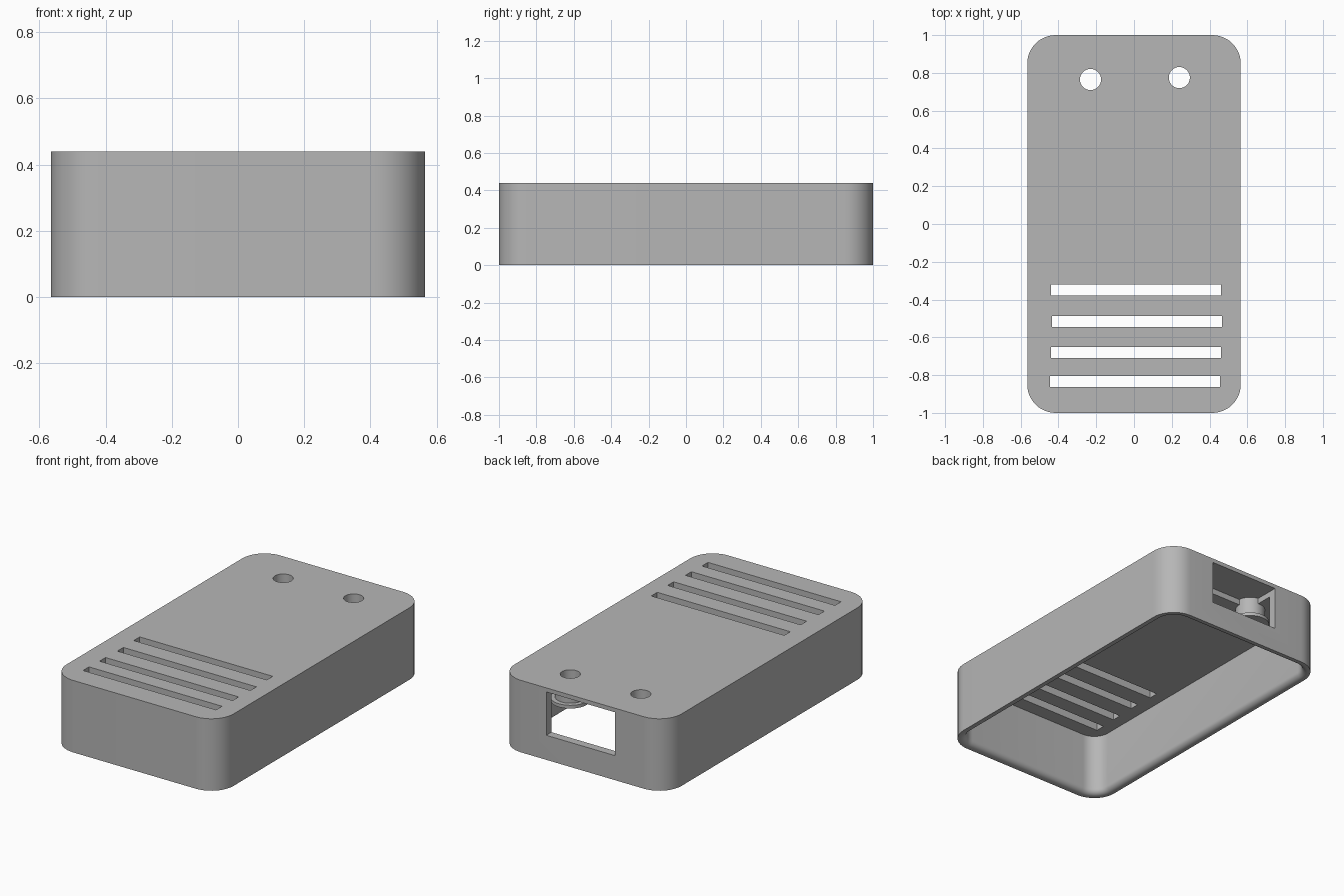
import bpy, bmesh, math

if "Cube" in bpy.data.objects:
    bpy.data.objects.remove(bpy.data.objects["Cube"], do_unlink=True)

grey = bpy.data.materials.new("plain grey")
grey.use_nodes = True
grey.diffuse_color = (0.47, 0.47, 0.47, 1)
grey.node_tree.nodes["Principled BSDF"].inputs["Base Color"].default_value = grey.diffuse_color

HALF_X, HALF_Y, HEIGHT, RADIUS = 0.565, 1.0, 0.44, 0.15
WALL, CEILING = 0.05, 0.38


def rounded_ring(inset, z, steps=12):
    """Rounded rectangle, shrunk by the inset, as a list of points."""
    points = []
    r = RADIUS - inset
    for corner, (sx, sy) in enumerate([(1, 1), (-1, 1), (-1, -1), (1, -1)]):
        for i in range(steps + 1):
            a = math.pi / 2 * (corner + i / steps)
            points.append((sx * (HALF_X - RADIUS) + r * math.cos(a),
                           sy * (HALF_Y - RADIUS) + r * math.sin(a), z))
    return points


def circle_ring(x, y, r, z, steps=32):
    return [(x + r * math.cos(2 * math.pi * i / steps),
             y + r * math.sin(2 * math.pi * i / steps), z) for i in range(steps)]


def loft(name, rings):
    """Closed solid through rings of equal length, lowest first."""
    bm = bmesh.new()
    loops = [[bm.verts.new(p) for p in ring] for ring in rings]
    n = len(loops[0])
    bm.faces.new(reversed(loops[0]))
    bm.faces.new(loops[-1])
    for low, high in zip(loops, loops[1:]):
        for i in range(n):
            j = (i + 1) % n
            bm.faces.new((low[i], low[j], high[j], high[i]))
    mesh = bpy.data.meshes.new(name)
    bm.to_mesh(mesh)
    bm.free()
    mesh.materials.append(grey)
    obj = bpy.data.objects.new(name, mesh)
    bpy.context.collection.objects.link(obj)
    return obj


def box(name, x0, x1, y0, y1, z0, z1):
    return loft(name, [[(x0, y0, z), (x1, y0, z), (x1, y1, z), (x0, y1, z)]
                       for z in (z0, z1)])


def combine(target, other, operation):
    mod = target.modifiers.new(other.name, 'BOOLEAN')
    mod.operation, mod.solver, mod.object = operation, 'EXACT', other
    bpy.ops.object.select_all(action='DESELECT')
    bpy.context.view_layer.objects.active = target
    target.select_set(True)
    bpy.ops.object.modifier_apply(modifier=mod.name)
    bpy.data.objects.remove(other, do_unlink=True)


# Outer shell, open underneath
case = loft("case_shell", [rounded_ring(0, 0), rounded_ring(0, HEIGHT)])

# Cavity whose lower rim is rounded on the inside
round_r = 0.035
rings = [rounded_ring(WALL - round_r, -0.1)]
for i in range(7):
    a = math.pi / 2 * i / 6
    rings.append(rounded_ring(WALL - round_r * (1 - math.sin(a)) if i else WALL - round_r,
                              round_r * (1 - math.cos(a))))
rings.append(rounded_ring(WALL, CEILING))
combine(case, loft("cavity", rings), 'DIFFERENCE')

# Connector opening through the back wall and into the ceiling
combine(case, box("connector_opening", -0.22, 0.245, 0.77, 1.1, 0.15, 0.415), 'DIFFERENCE')

# Flanged screw bosses and their holes
for x, y in ((-0.23, 0.765), (0.24, 0.775)):
    profile = ((0.11, 0.28), (0.11, 0.3), (0.085, 0.301), (0.085, 0.43))
    combine(case, loft("boss", [circle_ring(x, y, r, z) for r, z in profile]), 'UNION')
    combine(case, loft("screw_hole", [circle_ring(x, y, 0.056, z) for z in (0.2, 0.5)]),
            'DIFFERENCE')

# Vent slots
for x, y in ((0.01, -0.35), (0.015, -0.515), (0.01, -0.68), (0.005, -0.833)):
    combine(case, box("vent_slot", x - 0.45, x + 0.45, y - 0.029, y + 0.029, 0.3, 0.5),
            'DIFFERENCE')

bpy.ops.object.select_all(action='DESELECT')
case.select_set(True)
bpy.context.view_layer.objects.active = case
bpy.ops.object.shade_smooth_by_angle(angle=math.radians(35))
